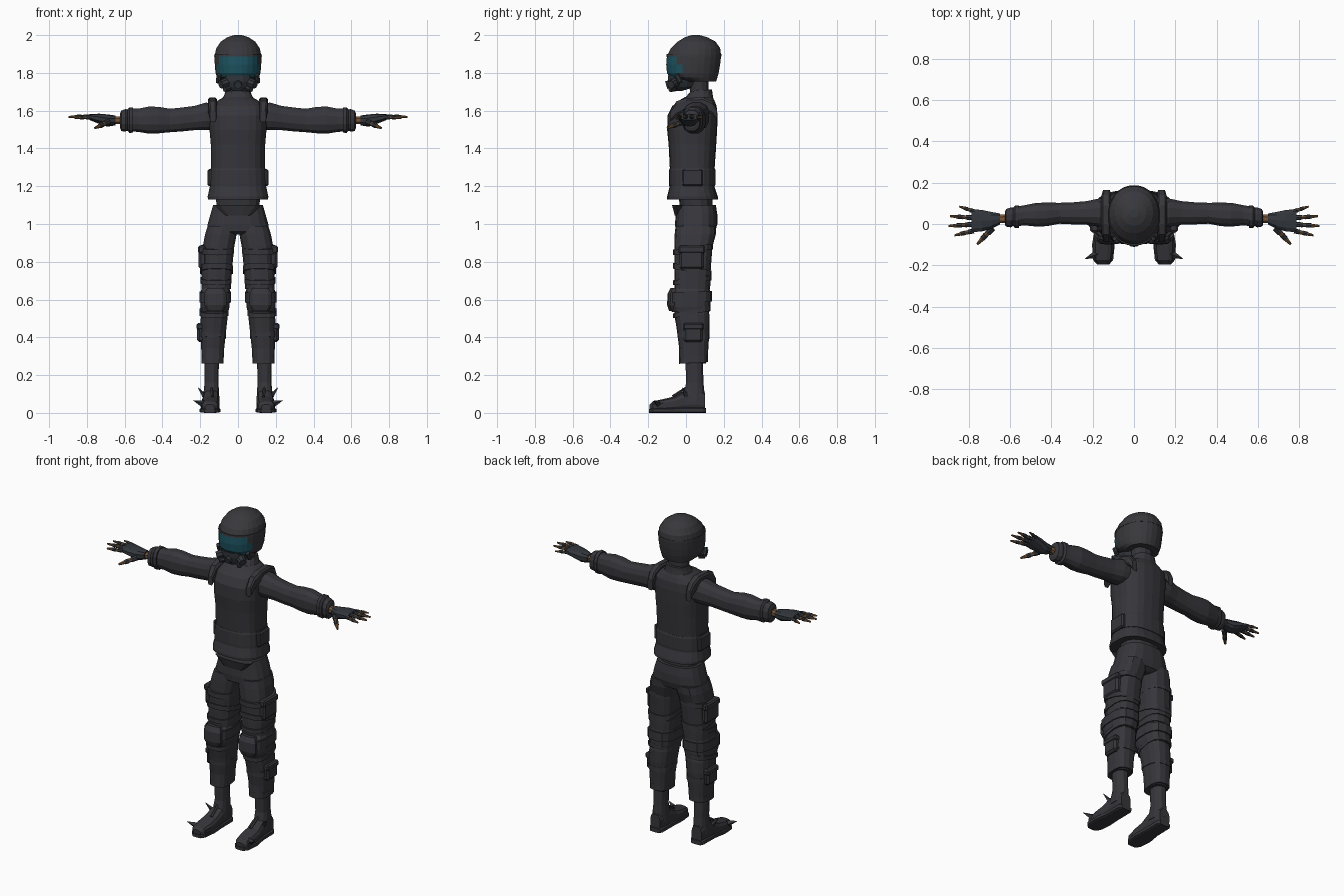
import bpy, bmesh, math
from mathutils import Vector


def mat(name, rgb):
    m = bpy.data.materials.new(name)
    m.diffuse_color = (*rgb, 1)
    return m


FABRIC = mat("charcoal fabric", (0.037, 0.037, 0.044))
SHELL = mat("helmet shell", (0.04, 0.04, 0.046))
GLOVE = mat("glove grey", (0.032, 0.037, 0.045))
VISOR = mat("teal visor", (0.012, 0.085, 0.115))
SKIN = mat("brown skin", (0.19, 0.095, 0.04))


def finish(name, bm, mats, mirror=False, bevel=0):
    bmesh.ops.recalc_face_normals(bm, faces=bm.faces[:])
    me = bpy.data.meshes.new(name)
    bm.to_mesh(me)
    bm.free()
    for m in mats:
        me.materials.append(m)
    ob = bpy.data.objects.new(name, me)
    bpy.context.collection.objects.link(ob)
    if bevel:
        b = ob.modifiers.new("bevel", 'BEVEL')
        b.width, b.segments = bevel, 1
    if mirror:
        ob.modifiers.new("mirror", 'MIRROR').use_mirror_merge = False
    return ob


def loft(name, rings, axis='z', n=14, power=2.4, mats=(FABRIC,), mirror=False,
         tilt=0, rule=None):
    """Skin over rounded rings: (position, a0, a1, b0, b1) along one axis."""
    bm = bmesh.new()
    loops = []
    for t, a0, a1, b0, b1 in rings:
        loop = []
        for i in range(n):
            w = 2 * math.pi * (i + 0.5) / n
            c, s = math.cos(w), math.sin(w)
            a = (a0 + a1) / 2 + (a1 - a0) / 2 * math.copysign(abs(c) ** (2 / power), c)
            b = (b0 + b1) / 2 + (b1 - b0) / 2 * math.copysign(abs(s) ** (2 / power), s)
            co = {'z': (a, b, t + tilt * b), 'x': (t, a, b), 'y': (a, t, b)}[axis]
            loop.append(bm.verts.new(co))
        loops.append(loop)
    for p, q in zip(loops, loops[1:]):
        for i in range(n):
            j = (i + 1) % n
            bm.faces.new((p[i], p[j], q[j], q[i]))
    bm.faces.new(loops[0])
    bm.faces.new(loops[-1])
    if rule:
        for f in bm.faces:
            f.material_index = rule(f.calc_center_median())
    return finish(name, bm, mats, mirror)


def box(name, lo, hi, mirror=True, bevel=0.008, m=FABRIC):
    bm = bmesh.new()
    bmesh.ops.create_cube(bm, size=1)
    for v in bm.verts:
        v.co = [(l + h) / 2 + c * (h - l) for l, h, c in zip(lo, hi, v.co)]
    return finish(name, bm, [m], mirror, bevel)


def tube(bm, p, q, r0, r1, index=0, n=7):
    """Tapered segment between two points."""
    p, q = Vector(p), Vector(q)
    d = q - p
    res = bmesh.ops.create_cone(bm, cap_ends=True, segments=n, radius1=r0,
                                radius2=r1, depth=d.length)
    rot = d.to_track_quat('Z', 'Y')
    for v in res['verts']:
        v.co = rot @ v.co + (p + q) / 2
        for f in v.link_faces:
            f.material_index = index


# Helmet with visor
loft("helmet", [
    (1.755, -.095, .095, -.01, .160), (1.775, -.112, .112, -.085, .167),
    (1.80, -.120, .120, -.102, .174), (1.845, -.124, .124, -.106, .182),
    (1.89, -.125, .125, -.102, .187), (1.93, -.116, .116, -.082, .182),
    (1.965, -.092, .092, -.045, .158), (1.988, -.058, .058, -.008, .115),
    (2.0, -.02, .02, .03, .072)], n=24, power=2.1, mats=(SHELL, VISOR),
    rule=lambda c: int(c.y < -0.035 and 1.775 < c.z < 1.89))
loft("helmet_rim", [(1.888, -.127, .127, -.106, .188), (1.90, -.126, .126, -.104, .188)],
     n=24, power=2.1, mats=(SHELL,))
# Breathing mask with side filters and chin
loft("mask", [(1.705, -.03, .03, -.078, -.02), (1.725, -.058, .058, -.09, .05),
              (1.755, -.075, .075, -.097, .06), (1.785, -.08, .08, -.098, .06)],
     n=12, mats=(GLOVE,))
bm = bmesh.new()
tube(bm, (.055, -.055, 1.75), (.092, -.08, 1.738), .027, .022, n=8)
tube(bm, (.05, -.06, 1.72), (.07, -.085, 1.712), .018, .014, n=8)
tube(bm, (.1, -.05, 1.79), (.105, -.03, 1.75), .014, .014)
finish("mask_filters", bm, [GLOVE], True)
bm = bmesh.new()
tube(bm, (0, -.07, 1.745), (0, -.105, 1.735), .026, .02, n=8)
finish("mask_valve", bm, [GLOVE])

# Neck and collar
loft("neck", [(1.64, -.075, .075, .0, .135), (1.70, -.06, .06, .02, .12),
              (1.78, -.06, .06, .01, .12)], n=12)
loft("collar", [(1.655, -.085, .085, -.015, .145), (1.685, -.072, .072, .01, .14),
                (1.705, -.066, .066, .03, .138)], n=14, tilt=.05)

# Jacket body
loft("jacket", [
    (1.13, -.160, .160, -.100, .170), (1.145, -.162, .162, -.100, .168),
    (1.20, -.150, .150, -.086, .150), (1.30, -.144, .144, -.086, .152),
    (1.42, -.145, .145, -.092, .160), (1.50, -.152, .152, -.100, .165),
    (1.575, -.154, .154, -.097, .167), (1.625, -.148, .148, -.072, .162),
    (1.655, -.105, .105, -.035, .150), (1.672, -.075, .075, -.005, .140)],
    n=22, power=2.6)
loft("waist_band", [(1.20, -.153, .153, -.090, .154), (1.215, -.153, .153, -.091, .156),
                    (1.285, -.149, .149, -.090, .156), (1.295, -.146, .146, -.087, .153)],
     n=22, power=2.6)
box("side_pouch", (.125, -.02, 1.20), (.162, .09, 1.29))
loft("shoulder_strap", [(-.085, .115, .15, 1.54, 1.60), (-.05, .112, .158, 1.57, 1.652),
                        (.0, .11, .16, 1.60, 1.668), (.09, .11, .16, 1.60, 1.672),
                        (.14, .112, .158, 1.58, 1.65), (.165, .115, .15, 1.54, 1.61)],
     axis='y', n=8, power=4, mirror=True)

# Sleeves with folds and cuff
loft("sleeve", [
    (.12, -.01, .125, 1.50, 1.635), (.17, -.015, .125, 1.495, 1.645),
    (.23, -.005, .112, 1.495, 1.627), (.30, -.003, .106, 1.488, 1.618),
    (.36, .0, .104, 1.484, 1.612), (.42, -.012, .105, 1.478, 1.622),
    (.47, -.014, .104, 1.476, 1.624), (.53, -.008, .092, 1.486, 1.612),
    (.565, -.012, .086, 1.488, 1.612)], axis='x', n=12, mirror=True)
loft("cuff", [(.555, -.02, .092, 1.482, 1.618), (.575, -.022, .09, 1.48, 1.62),
              (.585, -.01, .08, 1.492, 1.608), (.595, -.018, .082, 1.488, 1.61),
              (.618, -.014, .074, 1.49, 1.602), (.625, -.004, .06, 1.51, 1.585)],
     axis='x', n=12, mirror=True)

# Hands: wrist, gloved palm, jointed fingers with bare knuckles and tips
loft("wrist", [(.60, .002, .05, 1.525, 1.572), (.665, .003, .045, 1.53, 1.568)],
     axis='x', n=8, mats=(SKIN,), mirror=True)
loft("palm", [(.648, -.004, .052, 1.523, 1.574), (.69, -.025, .06, 1.515, 1.58),
              (.735, -.038, .07, 1.53, 1.584), (.785, -.042, .074, 1.55, 1.582)],
     axis='x', n=10, mats=(GLOVE,), mirror=True)
fingers = [((.775, -.033, 1.565), (.868, -.055, 1.562), .0125),
           ((.782, -.002, 1.568), (.897, -.010, 1.567), .013),
           ((.780, .030, 1.568), (.890, .038, 1.567), .0125),
           ((.770, .060, 1.566), (.845, .085, 1.563), .011),
           ((.685, -.02, 1.54), (.758, -.098, 1.508), .016)]
bm = bmesh.new()
cuts = [(0, .30, 0), (.30, .44, 1), (.44, .66, 0), (.66, 1, 1)]
for p, q, r in fingers:
    p, q = Vector(p), Vector(q)
    for a, b, k in cuts:
        s = .85 if k else 1
        tube(bm, p.lerp(q, a), p.lerp(q, b), r * s * (1 - .25 * a),
             r * s * (1 - .25 * b) * (.6 if b == 1 else 1), k)
finish("fingers", bm, [GLOVE, SKIN], True)

# Trousers: hips, belt and fly folds
loft("hips", [(.945, -.06, .06, -.03, .13), (.96, -.168, .168, -.055, .155),
              (1.0, -.162, .162, -.058, .166), (1.05, -.148, .148, -.055, .166),
              (1.10, -.133, .133, -.052, .158)], n=18, power=2.6)
loft("waist_flap", [(1.045, -.07, .07, -.06, -.02), (1.10, -.125, .125, -.075, .0)], n=12)
loft("inner_waist", [(1.08, -.115, .115, -.03, .14), (1.15, -.12, .12, -.04, .14)], n=14)

# Legs in overlapping segments
loft("thigh", [(.655, .036, .195, -.062, .128), (.74, .032, .196, -.062, .13),
               (.80, .026, .192, -.060, .134), (.88, .018, .188, -.062, .14),
               (.945, .006, .176, -.06, .158), (.99, .003, .162, -.055, .16)],
     mirror=True, power=2.7)
loft("knee_section", [(.535, .05, .196, -.075, .125), (.56, .044, .2, -.084, .13),
                      (.61, .04, .2, -.086, .13), (.645, .04, .198, -.075, .128),
                      (.67, .046, .19, -.055, .12)], mirror=True, power=2.7)
loft("shin_section", [(.262, .082, .185, -.03, .105), (.28, .075, .192, -.036, .115),
                      (.34, .072, .196, -.036, .118), (.45, .06, .2, -.05, .125),
                      (.52, .052, .198, -.062, .124), (.55, .055, .19, -.06, .118)],
     mirror=True, power=2.7)
for name, z, h, x0, x1, y0, y1, t in [
        ("upper_thigh_strap", .845, .03, .02, .2, -.07, .142, .15),
        ("lower_thigh_strap", .75, .03, .026, .202, -.07, .136, -.2),
        ("above_knee_strap", .685, .025, .032, .2, -.07, .134, .12),
        ("knee_strap", .585, .055, .036, .205, -.09, .138, .04),
        ("below_knee_strap", .515, .025, .05, .204, -.07, .13, .2),
        ("shin_strap", .40, .03, .062, .203, -.046, .124, -.08),
        ("hem_band", .262, .035, .076, .194, -.036, .116, .06)]:
    loft(name, [(z, x0, x1, y0, y1), (z + h, x0, x1, y0, y1)], mirror=True,
         power=2.8, tilt=t)
loft("knee_pad", [(.54, .075, .165, -.09, -.04), (.57, .06, .18, -.1, -.04),
                  (.63, .06, .18, -.098, -.04), (.66, .075, .165, -.082, -.04)],
     n=10, mirror=True, power=3)
box("thigh_pocket", (.165, -.035, .76), (.208, .095, .885), bevel=.012)
box("pocket_flap", (.17, -.04, .845), (.212, .1, .885))
box("shin_pouch", (.165, -.012, .375), (.216, .09, .475), bevel=.012)
box("shin_pouch_flap", (.17, -.016, .44), (.22, .094, .475))

# Boots: shaft, foot, sole, loose buckle spike
loft("boot_shaft", [(.06, .096, .188, -.03, .102), (.12, .1, .182, -.01, .098),
                    (.16, .102, .178, .0, .094), (.28, .1, .18, -.005, .09)],
     n=12, mirror=True)
loft("boot_foot", [(-.192, .125, .175, .01, .045), (-.175, .106, .192, .006, .062),
                   (-.12, .097, .198, .005, .074), (-.06, .098, .194, .005, .088),
                   (-.005, .098, .186, .005, .12), (.06, .1, .184, .005, .13),
                   (.1, .108, .178, .005, .11)], axis='y', n=12, power=2.8, mirror=True)
loft("boot_sole", [(-.196, .12, .178, 0, .02), (-.175, .1, .198, 0, .026),
                   (-.1, .092, .204, 0, .026), (-.02, .096, .19, 0, .028),
                   (.09, .097, .188, 0, .03), (.105, .107, .178, 0, .026)],
     axis='y', n=10, power=5, mirror=True)
bm = bmesh.new()
tube(bm, (.178, -.145, .045), (.236, -.168, .066), .022, .001, n=4)
tube(bm, (.178, .0, .09), (.212, -.02, .135), .014, .001, n=4)
tube(bm, (.135, -.07, .085), (.14, .005, .135), .009, .007, n=5)
finish("boot_buckles", bm, [FABRIC], True)
